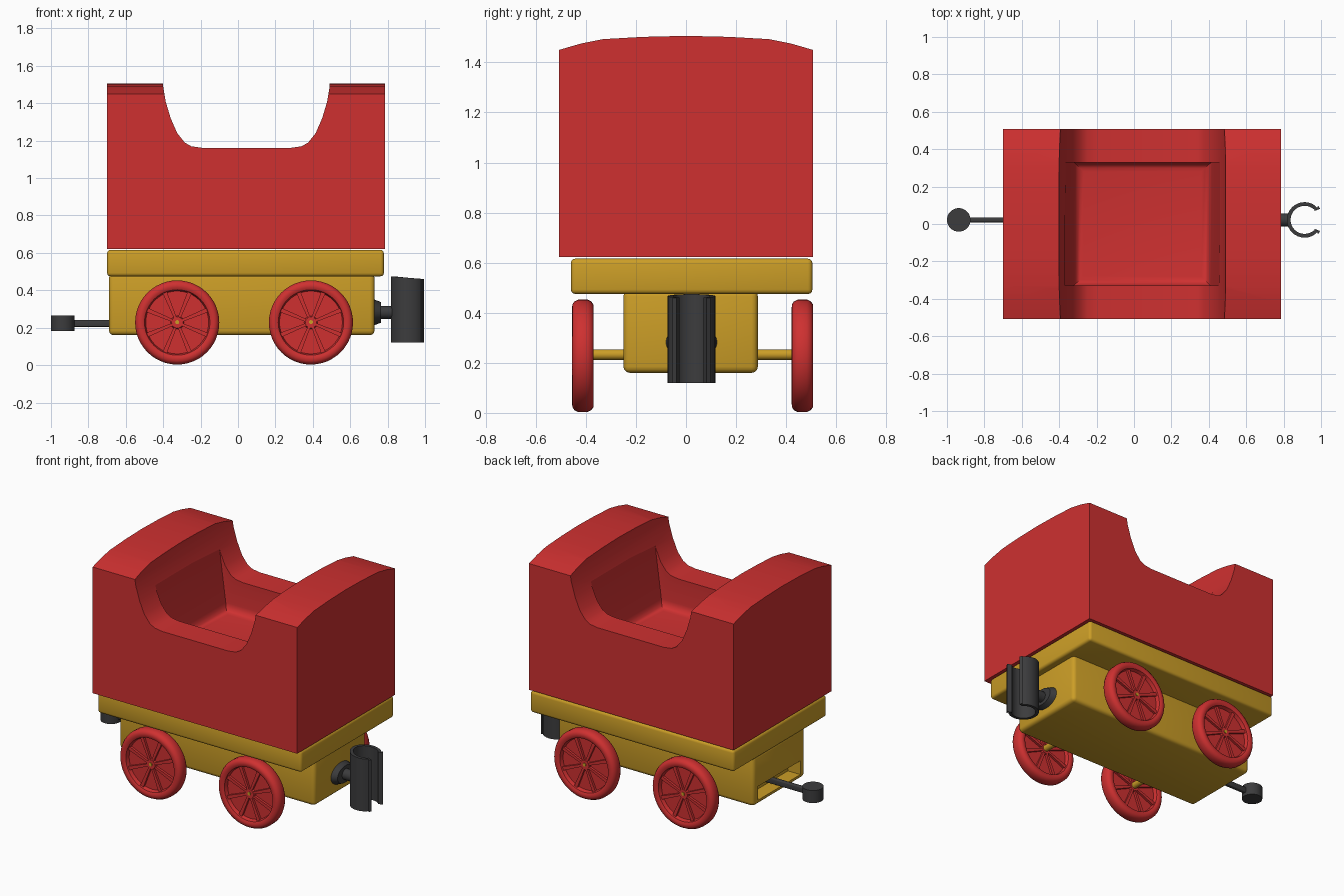
import bpy, bmesh, math
from mathutils import Matrix, Vector

cube = bpy.data.objects.get("Cube")
if cube:
    bpy.data.objects.remove(cube, do_unlink=True)


def material(name, rgb):
    m = bpy.data.materials.new(name)
    m.use_nodes = True
    m.diffuse_color = (*rgb, 1)
    bsdf = next(n for n in m.node_tree.nodes if n.type == 'BSDF_PRINCIPLED')
    bsdf.inputs["Base Color"].default_value = (*rgb, 1)
    return m


RED = material("red", (0.62, 0.03, 0.03))
YELLOW = material("golden yellow", (0.6, 0.34, 0.02))
GREY = material("dark grey", (0.045, 0.045, 0.047))


def finish(bm, name, mat, smooth=True):
    bmesh.ops.recalc_face_normals(bm, faces=bm.faces)
    mesh = bpy.data.meshes.new(name)
    bm.to_mesh(mesh)
    bm.free()
    obj = bpy.data.objects.new(name, mesh)
    bpy.context.collection.objects.link(obj)
    mesh.materials.append(mat)
    if smooth:
        shade(obj)
    return obj


def activate(obj):
    bpy.ops.object.select_all(action='DESELECT')
    obj.select_set(True)
    bpy.context.view_layer.objects.active = obj


def shade(obj):
    activate(obj)
    bpy.ops.object.shade_smooth_by_angle(angle=math.radians(35))


def box(name, lo, hi, mat, bevel=0.0):
    bm = bmesh.new()
    lo, hi = Vector(lo), Vector(hi)
    bmesh.ops.create_cube(bm, size=1, matrix=Matrix.Translation((lo + hi) / 2) @ Matrix.Diagonal((*(hi - lo), 1)))
    if bevel:
        bmesh.ops.bevel(bm, geom=bm.edges[:], offset=bevel, segments=3, profile=0.5, affect='EDGES')
    return finish(bm, name, mat)


def prism(name, points, offset, mat):
    """Extrude a closed outline by an offset vector."""
    bm = bmesh.new()
    face = bm.faces.new([bm.verts.new(p) for p in points])
    new = bmesh.ops.extrude_face_region(bm, geom=[face])["geom"]
    bmesh.ops.translate(bm, vec=offset, verts=[v for v in new if isinstance(v, bmesh.types.BMVert)])
    return finish(bm, name, mat)


def rod(name, a, b, r, mat, r2=None, segments=32):
    bm = bmesh.new()
    a, b = Vector(a), Vector(b)
    rot = (b - a).to_track_quat('Z', 'Y').to_matrix().to_4x4()
    bmesh.ops.create_cone(bm, cap_ends=True, segments=segments, radius1=r, radius2=r2 or r,
                          depth=(b - a).length, matrix=Matrix.Translation((a + b) / 2) @ rot)
    return finish(bm, name, mat)


def cut(obj, cutter):
    cutter.hide_render = True
    mod = obj.modifiers.new("cut", 'BOOLEAN')
    mod.operation, mod.object, mod.solver = 'DIFFERENCE', cutter, 'EXACT'
    activate(obj)
    bpy.ops.object.modifier_apply(modifier=mod.name)
    bpy.data.objects.remove(cutter, do_unlink=True)
    shade(obj)


# Car body with an arched roof line
half = [(0.507, 1.45), (0.42, 1.475), (0.33, 1.493), (0.17, 1.502)]
roof = half + [(0, 1.506)] + [(-y, z) for y, z in reversed(half)]
outline = [(-0.507, 0.622)] + [(0.507, 0.622)] + roof
body = prism("car_body", [(-0.70, y, z) for y, z in outline], (1.485, 0, 0), RED)

# Dipped side opening running right across
MID = 0.045
side = [(0.447, 1.6), (0.445, 1.49), (0.432, 1.41), (0.405, 1.32), (0.37, 1.24),
        (0.33, 1.19), (0.295, 1.17), (0.24, 1.162)]
dip = [(MID + x, z) for x, z in side] + [(MID - x, z) for x, z in reversed(side)]
cut(body, prism("dip_cutter", [(x, -0.7, z) for x, z in dip], (0, 1.4, 0), RED))

# Tapered seating well with rounded floor edges
bm = bmesh.new()
bmesh.ops.create_cube(bm, size=1)
for v in bm.verts:
    top = v.co.z > 0
    v.co = (MID + v.co.x * (0.89 if top else 0.73), v.co.y * 0.66, 1.6 if top else 0.95)
floor_edges = [e for e in bm.edges if all(v.co.z < 1 for v in e.verts)]
bmesh.ops.bevel(bm, geom=floor_edges, offset=0.05, segments=4, profile=0.5, affect='EDGES')
cut(body, finish(bm, "well_cutter", RED))

# Chassis
box("chassis_deck", (-0.70, -0.46, 0.475), (0.78, 0.505, 0.616), YELLOW, 0.018)
chassis = box("chassis_block", (-0.69, -0.25, 0.16), (0.73, 0.287, 0.49), YELLOW, 0.025)
cut(chassis, box("slot_cutter", (-0.8, -0.2, 0.19), (-0.6, 0.24, 0.28), YELLOW))


# Wheels: turned rim and web, with raised spokes on both faces
def wheel(name, x, y):
    bm = bmesh.new()
    prof = [(0, 0.028), (0.03, 0.028), (0.036, 0.012), (0.168, 0.012), (0.175, 0.036),
            (0.188, 0.043), (0.205, 0.042), (0.217, 0.034), (0.225, 0.018)]
    prof += [(r, -d) for r, d in reversed(prof)]
    verts = [bm.verts.new((r, d, 0)) for r, d in prof]
    edges = [bm.edges.new(pair) for pair in zip(verts, verts[1:])]
    bmesh.ops.spin(bm, geom=verts + edges, axis=(0, 1, 0), cent=(0, 0, 0),
                   angle=math.tau, steps=48, use_duplicate=False)
    bmesh.ops.remove_doubles(bm, verts=bm.verts, dist=0.0001)
    for i in range(8):
        turn = Matrix.Rotation(math.tau * (i + 0.5) / 8, 4, 'Y')
        spoke = bmesh.ops.create_cube(bm, size=1)["verts"]
        for v in spoke:
            outer = v.co.x > 0
            width = 0.030 if outer else 0.018
            ridge = 0.5 if abs(v.co.y) > 0 else 1
            v.co = turn @ Vector((0.176 if outer else 0.02, v.co.y * 0.054, v.co.z * width * ridge * 1.6))
    bmesh.ops.translate(bm, vec=(x, y, 0.228), verts=bm.verts)
    finish(bm, name, RED)


for end, x in (("rear", -0.325), ("front", 0.39)):
    wheel(end + "_right_wheel", x, -0.412)
    wheel(end + "_left_wheel", x, 0.465)
    rod(end + "_axle", (x, -0.41, 0.233), (x, 0.463, 0.233), 0.021, YELLOW)
    rod(end + "_axle_pin", (x, -0.445, 0.23), (x, 0.498, 0.23), 0.011, YELLOW, segments=12)

# Rear coupling: bar and vertical knob
CY = 0.022
box("coupling_bar", (-0.9, CY - 0.013, 0.205), (-0.58, CY + 0.013, 0.242), GREY, 0.006)
rod("coupling_knob", (-0.937, CY, 0.183), (-0.937, CY, 0.265), 0.063, GREY)

# Front coupling: flange, neck and open clip
flange = rod("clip_flange", (0.725, CY, 0.282), (0.765, CY, 0.282), 0.07, GREY, 0.055)
flange.scale.y = 1.5
flange.location.y = -CY * 0.5
rod("clip_neck", (0.75, CY, 0.282), (0.835, CY, 0.282), 0.035, GREY)

path = [(0.99, CY + 0.068), (0.972, CY + 0.056)]
for i in range(25):
    a = math.radians(44 + i * (360 - 88) / 24)
    path.append((0.912 + 0.085 * math.cos(a), CY + 0.085 * math.sin(a)))
path += [(x, 2 * CY - y) for x, y in reversed(path[:2])]
bm = bmesh.new()
rows = [(bm.verts.new((x, y, 0.12)), bm.verts.new((x, y, 0.475 - (x - 0.82) * 0.09))) for x, y in path]
for (a, b), (c, d) in zip(rows, rows[1:]):
    bm.faces.new((a, c, d, b))
clip = finish(bm, "coupling_clip", GREY)
solid = clip.modifiers.new("thickness", 'SOLIDIFY')
solid.thickness, solid.offset = 0.02, 0
activate(clip)
bpy.ops.object.modifier_apply(modifier=solid.name)
shade(clip)
